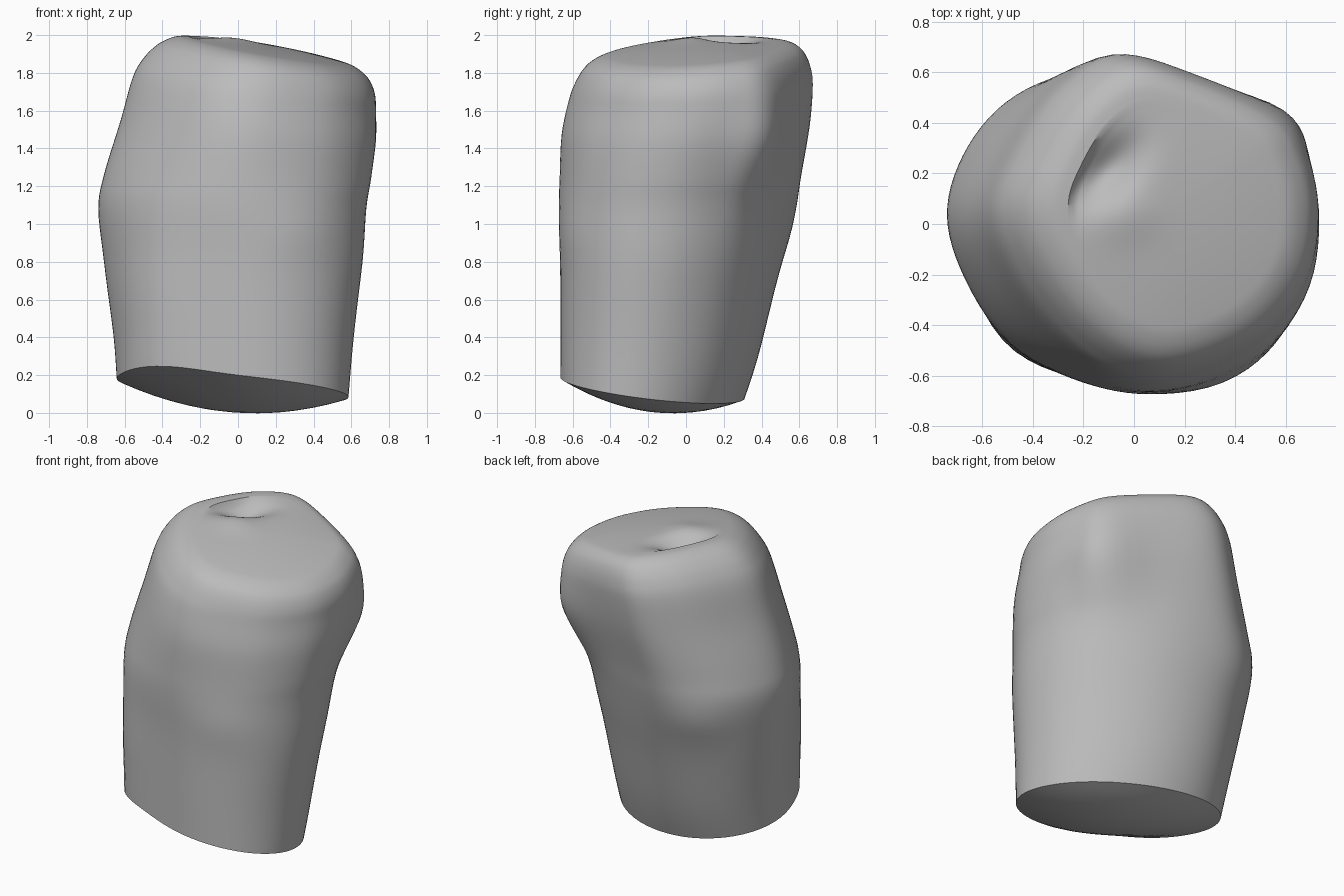
import bpy, bmesh, math
from mathutils import Vector

cube = bpy.data.objects.get("Cube")
if cube:
    bpy.data.objects.remove(cube, do_unlink=True)

# Worn outline of the upper half, counterclockwise in a unit box
OUTLINE = [(-.26, 1), (.2, .89), (.73, .63), (.92, .36), (1, 0), (.92, -.42), (.62, -.79),
           (.13, -1), (-.25, -.97), (-.6, -.73), (-.89, -.33), (-1, .05), (-.86, .43), (-.61, .79)]

# Height, left, right, front, back, and how far the worn outline replaces an ellipse
SECTIONS = [(.13, -.64, .585, -.665, .31, .05), (.4, -.66, .61, -.665, .4, .1),
            (.8, -.71, .66, -.665, .51, .2), (1.08, -.74, .68, -.67, .58, .35),
            (1.25, -.71, .705, -.665, .61, .55), (1.5, -.62, .73, -.65, .655, .85),
            (1.7, -.555, .73, -.61, .67, 1), (1.8, -.495, .725, -.575, .655, 1),
            (1.87, -.43, .7, -.535, .625, 1), (1.91, -.375, .66, -.49, .59, 1),
            (1.935, -.32, .61, -.43, .545, 1), (1.945, -.26, .55, -.37, .49, 1)]
SEGMENTS, STEPS = 84, 5
SKEW = .11

# Swellings on the sides: strength, centre, size
SWELLINGS = [(.06, (-.48, -.48, .5), (.25, .25, .6)), (.065, (.55, .4, 1.38), (.2, .2, .28)),
             (.012, (.3, -.55, .95), (.2, .2, .15)), (.02, (-.38, .45, .97), (.2, .2, .15))]


def spline(a, b, c, d, t):
    return (b * 2 + (c - a) * t + (a * 2 - b * 5 + c * 4 - d) * t * t
            + (b * 3 - a - c * 3 + d) * t ** 3) / 2


def smooth(lo, hi, v):
    t = min(1, max(0, (v - lo) / (hi - lo)))
    return t * t * (3 - 2 * t)


def bump(p, centre, size):
    return math.exp(-sum(((a - b) / s) ** 2 for a, b, s in zip(p, centre, size)))


def base_height(x, y):
    return .13 - .1 * (x + .03) - .14 * (y + .17) + .035 * bump((x, y), (-.4, -.5), (.3, .3))


def top_height(x, y):
    return 1.94 - .17 * x + .06 * y


def unit_outline():
    n = len(OUTLINE)
    pts = [Vector(p) for p in OUTLINE]
    per = SEGMENTS // n
    return [spline(pts[i - 1], pts[i], pts[(i + 1) % n], pts[(i + 2) % n], k / per)
            for i in range(n) for k in range(per)]


def section_rows():
    rows, last = [], len(SECTIONS) - 1
    for i in range(last):
        keys = [SECTIONS[min(last, max(0, j))] for j in range(i - 1, i + 3)]
        for k in range(STEPS):
            rows.append([spline(*vals, k / STEPS) for vals in zip(*keys)])
    rows.append(SECTIONS[-1])
    return rows


def body_point(row, unit):
    z, left, right, front, back, worn = row
    # Ellipse stretched along one diagonal
    e = unit.normalized()
    c, s = math.cos(SKEW), math.sin(SKEW)
    p = Vector((e.x * c - e.y * s, e.y * c - e.x * s)).lerp(unit, worn)
    x = (left + right) / 2 + p.x * (right - left) / 2
    y = (front + back) / 2 + p.y * (back - front) / 2
    # Tilt both ends of the stump
    height = z + (1 - smooth(.13, .7, z)) * (base_height(x, y) - .13)
    height += smooth(1.1, 1.9, z) * (top_height(x, y) - 1.94)
    q = (x, y, height)
    grow = 1 + sum(k * bump(q, centre, size) for k, centre, size in SWELLINGS) / .65
    return Vector((x * grow, y * grow, height))


def add_ring(bm, points):
    return [bm.verts.new(p) for p in points]


def bridge(bm, low, high):
    n = len(low)
    for i in range(n):
        j = (i + 1) % n
        bm.faces.new((low[i], low[j], high[j], high[i]))


# Side wall
bm = bmesh.new()
unit = unit_outline()
rings = [add_ring(bm, [body_point(row, u) for u in unit]) for row in section_rows()]
for low, high in zip(rings, rings[1:]):
    bridge(bm, low, high)


def cap(rim, steps, height):
    """Close a rim with shrinking rings; height gives z from the point and ring scale."""
    centre = sum((v.co for v in rim), Vector()) / len(rim)
    previous = rim
    for k in range(steps - 1, 0, -1):
        s = k / steps
        points = [centre.lerp(v.co, s) for v in rim]
        for p in points:
            p.z = height(p, s)
        ring = add_ring(bm, points)
        bridge(bm, previous, ring)
        previous = ring
    centre.z = height(centre, 0)
    pole = bm.verts.new(centre)
    for i, v in enumerate(previous):
        bm.faces.new((v, previous[(i + 1) % len(previous)], pole))


# Creased, sloping top
def top_surface(p, s):
    along, across = (p.x + p.y - .1) * .7, (p.y - p.x - .32) * .7
    z = top_height(p.x, p.y) + .005 + .025 * (1 - s * s)
    z -= .08 * math.exp(-(along / .16) ** 2 - (across / .09) ** 2)
    return z + .015 * bump(p, (-.03, .03), (.13, .11))


# Gently domed cut underneath
def base_surface(p, s):
    return base_height(p.x, p.y) - .12 * (1 - s * s)


cap(rings[-1], 20, top_surface)
cap(rings[0], 8, base_surface)
bmesh.ops.recalc_face_normals(bm, faces=bm.faces)

mesh = bpy.data.meshes.new("stone_stump")
bm.to_mesh(mesh)
bm.free()
stump = bpy.data.objects.new("stone_stump", mesh)
bpy.context.collection.objects.link(stump)

# Plain grey stone
grey = bpy.data.materials.new("stone_grey")
grey.use_nodes = True
colour = (.5, .5, .5, 1)
grey.diffuse_color = colour
grey.node_tree.nodes["Principled BSDF"].inputs["Base Color"].default_value = colour
mesh.materials.append(grey)

bpy.context.view_layer.objects.active = stump
stump.select_set(True)
bpy.ops.object.shade_smooth_by_angle(angle=math.radians(40))
